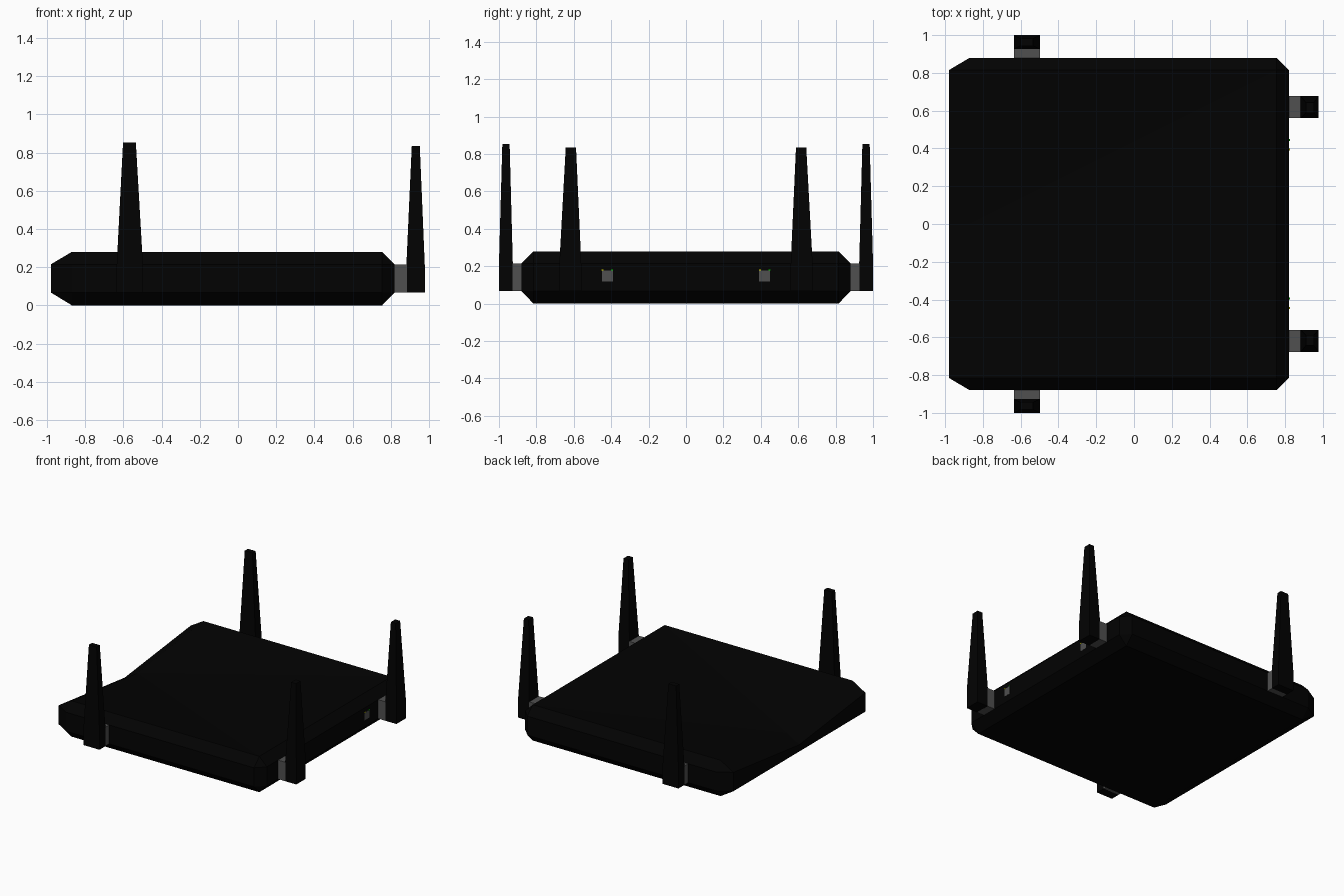
import bpy, bmesh

if "Cube" in bpy.data.objects:
    bpy.data.objects.remove(bpy.data.objects["Cube"])


def material(name, rgb):
    m = bpy.data.materials.new(name)
    m.diffuse_color = (*rgb, 1)
    m.use_nodes = True
    m.node_tree.nodes["Principled BSDF"].inputs["Base Color"].default_value = m.diffuse_color
    return m


BLACK = material("black_plastic", (0.0006, 0.0006, 0.0006))
GREY = material("grey_plastic", (0.08, 0.08, 0.08))
GREEN = material("green_light", (0.0, 0.6, 0.0))
YELLOW = material("yellow_light", (0.7, 0.7, 0.0))


def finish(bm, name, mat):
    bmesh.ops.recalc_face_normals(bm, faces=bm.faces)
    me = bpy.data.meshes.new(name)
    bm.to_mesh(me)
    bm.free()
    me.materials.append(mat)
    ob = bpy.data.objects.new(name, me)
    bpy.context.collection.objects.link(ob)
    return ob


def stack(name, mat, sections):
    """Loft rectangles (x0, x1, y0, y1, z) from bottom to top."""
    bm = bmesh.new()
    rings = [[bm.verts.new(p) for p in ((x0, y0, z), (x1, y0, z), (x1, y1, z), (x0, y1, z))]
             for x0, x1, y0, y1, z in sections]
    for a, b in zip(rings, rings[1:]):
        for i in range(4):
            j = (i + 1) % 4
            bm.faces.new((a[i], a[j], b[j], b[i]))
    bm.faces.new(rings[0][::-1])
    bm.faces.new(rings[-1])
    return finish(bm, name, mat)


def box(name, mat, x0, x1, y0, y1, z0, z1):
    return stack(name, mat, [(x0, x1, y0, y1, z0), (x0, x1, y0, y1, z1)])


def span(a, b, side):
    return sorted((a * side, b * side))


# Chamfered body: hull of three nested boxes
bm = bmesh.new()
for x0, x1, y, z0, z1 in ((-0.87, 0.755, 0.815, 0, 0.28),
                          (-0.98, 0.82, 0.815, 0.067, 0.215),
                          (-0.87, 0.755, 0.88, 0.067, 0.215)):
    for x in (x0, x1):
        for s in (-y, y):
            for z in (z0, z1):
                bm.verts.new((x, s, z))
bmesh.ops.convex_hull(bm, input=bm.verts)
bmesh.ops.dissolve_limit(bm, angle_limit=0.01, verts=bm.verts, edges=bm.edges)
# Shallow valley in the top, deepest at the middle of the left edge
bmesh.ops.bisect_plane(bm, geom=bm.verts[:] + bm.edges[:] + bm.faces[:],
                       plane_co=(0, 0, 0), plane_no=(0, 1, 0))
top = [v for v in bm.verts if v.co.z > 0.27]
low = next(v for v in top if abs(v.co.y) < 0.01 and v.co.x < 0)
for v in top:
    if abs(v.co.y) > 0.5 and v.co.x > 0:
        bmesh.ops.connect_verts(bm, verts=[v, low])
for v in bm.verts:
    if abs(v.co.y) < 0.01 and v.co.x < -0.8 and v.co.z > 0.15:
        v.co.z -= 0.095
finish(bm, "body", BLACK)

for s, label in ((-1, "front"), (1, "back")):
    # Side antennas with grey hinges
    box(f"{label}_side_hinge", GREY, -0.635, -0.498, *span(0.87, 0.928, s), 0.067, 0.215)
    stack(f"{label}_side_antenna", BLACK, [
        (-0.635, -0.498, *span(0.926, 1.0, s), 0.067),
        (-0.635, -0.498, *span(0.926, 1.0, s), 0.215),
        (-0.602, -0.535, *span(0.943, 0.982, s), 0.853)])
    # Antennas on the right edge with grey hinges
    box(f"{label}_end_hinge", GREY, 0.81, 0.885, *span(0.56, 0.677, s), 0.067, 0.215)
    stack(f"{label}_end_antenna", BLACK, [
        (0.882, 0.978, *span(0.56, 0.677, s), 0.067),
        (0.882, 0.978, *span(0.56, 0.677, s), 0.215),
        (0.91, 0.952, *span(0.588, 0.643, s), 0.835)])
    # Network sockets with status lights
    y = 0.42 * s
    box(f"{label}_socket", GREY, 0.80, 0.8215, y - 0.029, y + 0.029, 0.118, 0.178)
    box(f"{label}_green_light", GREEN, 0.81, 0.825, y + 0.02, y + 0.031, 0.178, 0.183)
    box(f"{label}_yellow_light", YELLOW, 0.81, 0.825, y - 0.031, y - 0.02, 0.178, 0.183)
